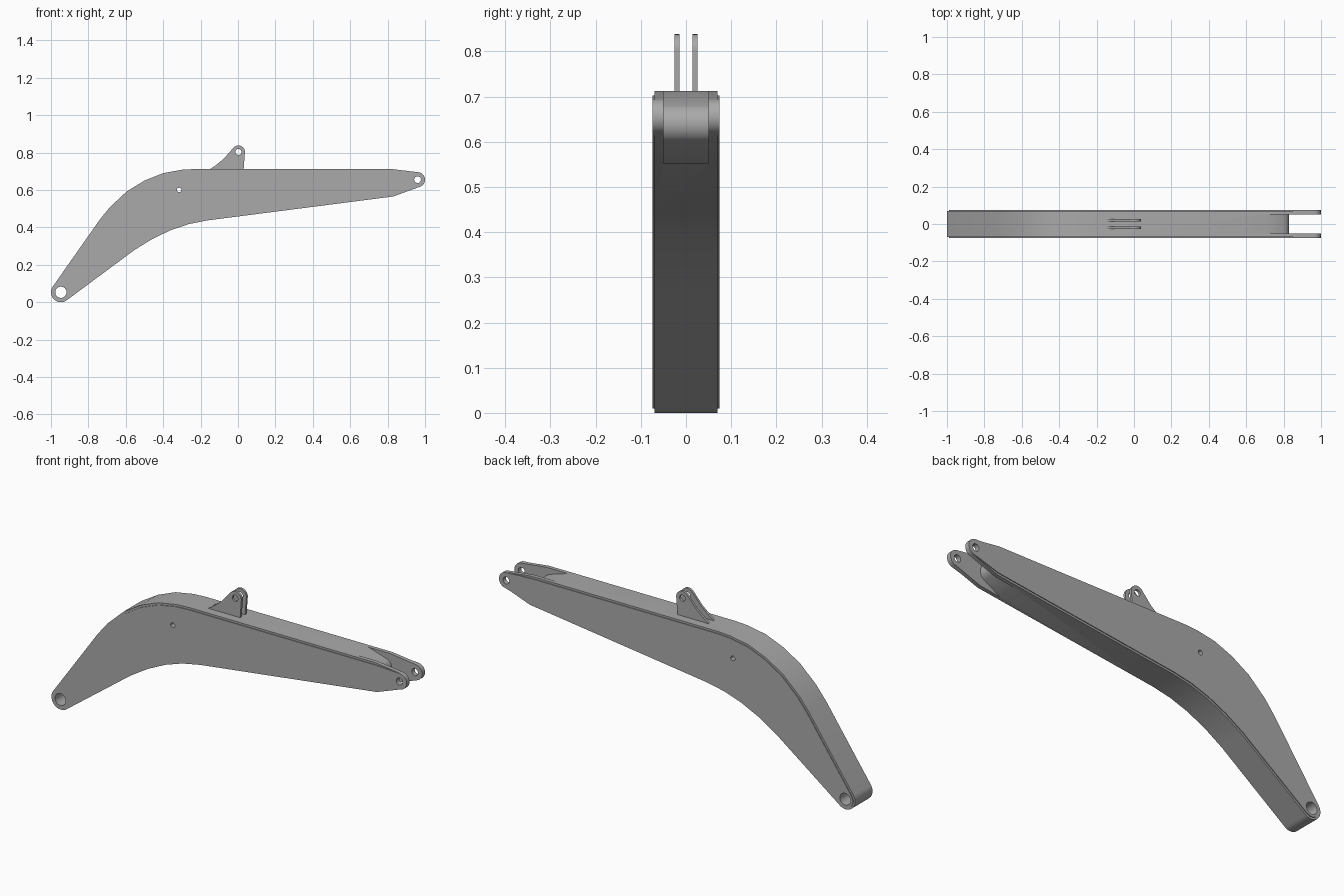
import bpy, bmesh
from math import cos, sin, radians, pi
from mathutils import Vector, Matrix

cube = bpy.data.objects.get("Cube")
if cube:
    bpy.data.objects.remove(cube, do_unlink=True)

steel = bpy.data.materials.new("grey steel")
steel.use_nodes = True
grey = (0.4, 0.4, 0.4, 1)
steel.diffuse_color = grey
steel.node_tree.nodes["Principled BSDF"].inputs["Base Color"].default_value = grey


def arc(centre, r, start, end, n):
    """Points on an arc in the side plane, angles in degrees."""
    angles = [radians(start + (end - start) * i / n) for i in range(n + 1)]
    return [(centre[0] + r * cos(a), centre[1] + r * sin(a)) for a in angles]


def inset(points, distance, x_limit):
    """Move a clockwise outline inwards, except beyond x_limit."""
    result = []
    for i, p in enumerate(points):
        p = Vector(p)
        a = (p - Vector(points[i - 1])).normalized()
        b = (Vector(points[(i + 1) % len(points)]) - p).normalized()
        normal = Vector((a.y + b.y, -a.x - b.x)).normalized()
        scale = distance / max(normal.dot(Vector((a.y, -a.x))), 0.5)
        result.append(tuple(p + normal * scale) if p.x < x_limit else tuple(p))
    return result


def plate(name, outline, holes, y0, y1):
    """Extrude a side outline with round holes from y0 to y1."""
    curve = bpy.data.curves.new(name, "CURVE")
    curve.dimensions = "2D"
    curve.fill_mode = "BOTH"
    curve.extrude = (y1 - y0) / 2
    for loop in [outline] + [arc(c, r, 0, 345, 23) for c, r in holes]:
        spline = curve.splines.new("POLY")
        spline.points.add(len(loop) - 1)
        for point, (x, z) in zip(spline.points, loop):
            point.co = (x, z, 0, 1)
        spline.use_cyclic_u = True
    source = bpy.data.objects.new(name, curve)
    mesh = bpy.data.meshes.new_from_object(source)
    bpy.data.objects.remove(source)
    mesh.transform(Matrix.Translation((0, (y0 + y1) / 2, 0)) @ Matrix.Rotation(pi / 2, 4, "X"))
    bm = bmesh.new()
    bm.from_mesh(mesh)
    bmesh.ops.remove_doubles(bm, verts=bm.verts, dist=1e-5)
    bmesh.ops.recalc_face_normals(bm, faces=bm.faces)
    bm.to_mesh(mesh)
    bm.free()
    mesh.materials.clear()
    mesh.materials.append(steel)
    obj = bpy.data.objects.new(name, mesh)
    bpy.context.collection.objects.link(obj)
    return obj


# Boom outline, clockwise from the underside of the foot
foot, tip = (-0.947, 0.053), (0.96, 0.655)
upper = [(-0.74, 0.44), (-0.685, 0.508), (-0.595, 0.592), (-0.5, 0.65),
         (-0.4, 0.69), (-0.3, 0.708), (-0.23, 0.712), (0.82, 0.712)]
lower = [(0.83, 0.565), (-0.165, 0.437), (-0.265, 0.417), (-0.36, 0.385),
         (-0.46, 0.337), (-0.555, 0.278)]
outline = arc(foot, 0.053, 307, 145, 16) + upper + arc(tip, 0.04, 83, -65, 14) + lower
holes = [(foot, 0.03), (tip, 0.018), ((-0.315, 0.6), 0.012)]
boom = plate("boom_body", outline, holes, -0.07, 0.07)

# Fork slot, cut back to a rounded nose between the cheeks
slot = [(0.68, 0.8), (0.68, 0.718)] + arc((0.785, 0.64), 0.045, 60, -55, 12)
slot += [(0.68, 0.528), (0.68, 0.45), (1.1, 0.45), (1.1, 0.8)]
cutter = plate("slot_cutter", slot, [], -0.05, 0.05)
cutter.hide_render = True
cut = boom.modifiers.new("fork slot", "BOOLEAN")
cut.operation = "DIFFERENCE"
cut.solver = "EXACT"
cut.object = cutter
bpy.context.view_layer.update()
evaluated = boom.evaluated_get(bpy.context.evaluated_depsgraph_get())
cut_mesh = bpy.data.meshes.new_from_object(evaluated)
boom.modifiers.clear()
boom.data = cut_mesh
bpy.data.objects.remove(cutter)
parts = [boom]

# Raised side plates and the two cylinder ears, mirrored across the middle
panel = inset(outline, 0.01, 0.85)
ear_pin = (0.002, 0.803)
ear = [(-0.155, 0.708), (-0.12, 0.731), (-0.075, 0.768)]
ear += arc(ear_pin, 0.035, 145, -5, 14) + [(0.03, 0.708)]
for side, sign in (("left", 1), ("right", -1)):
    y0, y1 = sorted((0.07 * sign, 0.074 * sign))
    parts.append(plate(side + "_side_plate", panel, holes, y0, y1))
    y0, y1 = sorted((0.014 * sign, 0.026 * sign))
    parts.append(plate(side + "_cylinder_ear", ear, [(ear_pin, 0.016)], y0, y1))

# Smooth the curved bands, keep the plate edges sharp
bpy.ops.object.select_all(action="DESELECT")
for obj in parts:
    obj.select_set(True)
bpy.context.view_layer.objects.active = boom
bpy.ops.object.shade_smooth_by_angle(angle=radians(30))
